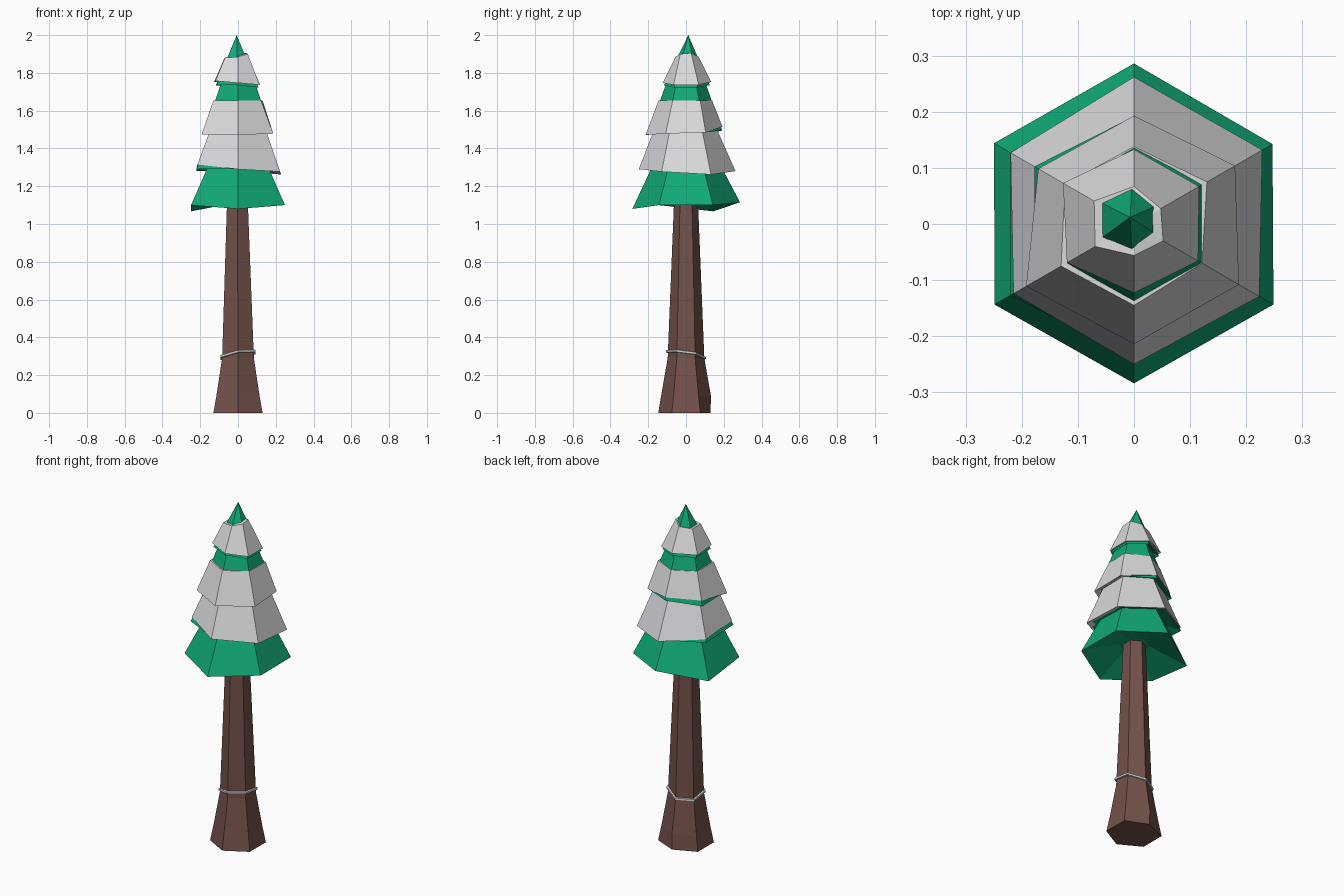
import bpy, bmesh, math
from mathutils import Vector

if "Cube" in bpy.data.objects:
    bpy.data.objects.remove(bpy.data.objects["Cube"])


def material(name, rgb):
    m = bpy.data.materials.new(name)
    m.diffuse_color = (*rgb, 1)
    m.use_nodes = True
    m.node_tree.nodes["Principled BSDF"].inputs["Base Color"].default_value = m.diffuse_color
    return m


GREEN = material("pine green", (0.005, 0.40, 0.18))
SNOW = material("snow white", (0.70, 0.70, 0.73))
BROWN = material("bark brown", (0.17, 0.082, 0.067))


def ring(r, z, cx=0.0, cy=0.0):
    """Six points at 30, 90 ... 330 degrees; r and z are one value or six."""
    rs = r if isinstance(r, (list, tuple)) else [r] * 6
    zs = z if isinstance(z, (list, tuple)) else [z] * 6
    return [Vector((cx + rs[i] * math.cos(math.radians(30 + 60 * i)),
                    cy + rs[i] * math.sin(math.radians(30 + 60 * i)), zs[i]))
            for i in range(6)]


def shift(values, d):
    return [v + d for v in values]


def loft(name, rings, mat, closed=False, apex=None):
    """Skin a stack of hexagon rings, bottom to top."""
    bm = bmesh.new()
    vs = [[bm.verts.new(p) for p in r] for r in rings]
    pairs = list(zip(vs, vs[1:]))
    if closed:
        pairs.append((vs[-1], vs[0]))
    for a, b in pairs:
        for i in range(6):
            j = (i + 1) % 6
            bm.faces.new((a[i], a[j], b[j], b[i]))
    if not closed:
        bm.faces.new(list(reversed(vs[0])))
        if apex:
            tip = bm.verts.new(apex)
            for i in range(6):
                bm.faces.new((vs[-1][i], vs[-1][(i + 1) % 6], tip))
        else:
            bm.faces.new(vs[-1])
    bmesh.ops.recalc_face_normals(bm, faces=bm.faces)
    me = bpy.data.meshes.new(name)
    bm.to_mesh(me)
    bm.free()
    me.materials.append(mat)
    ob = bpy.data.objects.new(name, me)
    bpy.context.collection.objects.link(ob)
    return ob


# Trunk with flared foot
loft("trunk", [ring([.15, .13, .15, .15, .147, .15], 0),
               ring(.132, .09), ring(.097, .29),
               ring(.065, 1.08, -.003), ring(.06, 1.22, -.003)], BROWN)

# Thin tilted band around the trunk
bz = [.315, .29, .285, .30, .326, .328]
loft("trunk_band", [ring(.09, shift(bz, -.008)), ring(.106, shift(bz, -.005)),
                    ring(.106, shift(bz, .006)), ring(.09, shift(bz, .009))],
     SNOW, closed=True)


def branches(name, r, z, top_r, top_z, apex=None):
    """Green skirt with a hollowed underside."""
    inner = ring([v * .3 for v in r], max(z) + .05)
    rings = [inner, ring(r, z)]
    if not apex:
        rings.append(ring(top_r, top_z))
    loft(name, rings, GREEN, apex=apex)


def snow(name, r, z, top_r, top_z):
    """Shell of snow draped over a skirt."""
    loft(name, [ring([v - .04 for v in top_r], top_z),
                ring([v - .035 for v in r], shift(z, .012)),
                ring(r, z), ring(top_r, top_z)], SNOW, closed=True)


# Bottom skirt, bare
branches("branches_1", [.285, .286, .288, .287, .284, .287],
         [1.10, 1.115, 1.067, 1.10, 1.08, 1.10], .125, 1.42)

# Second skirt with snow
r2 = [.264, .262, .254, .248, .25, .258]
z2 = [1.262, 1.28, 1.30, 1.315, 1.29, 1.277]
branches("branches_2", [.25, .25, .255, .255, .238, .246],
         [1.267, 1.285, 1.28, 1.29, 1.292, 1.282], .12, 1.56)
snow("snow_2", r2, z2, [.165, .16, .165, .165, .165, .165], 1.51)

# Third skirt with snow
r3 = [.208, .193, .197, .222, .214, .216]
z3 = [1.485, 1.515, 1.505, 1.475, 1.472, 1.478]
branches("branches_3", [.205, .192, .205, .205, .20, .205],
         [1.485, 1.495, 1.475, 1.478, 1.482, 1.482], .095, 1.77)
snow("snow_3", r3, z3, [.15, .138, .142, .15, .145, .14], 1.655)

# Crown with snow and bare tip
r4 = [.134, .133, .146, .138, .123, .132]
z4 = [1.737, 1.752, 1.752, 1.757, 1.747, 1.737]
branches("branches_4", [.126, .126, .136, .132, .117, .126],
         [1.722, 1.735, 1.732, 1.735, 1.735, 1.722], 0, 0,
         apex=(-.007, .012, 2.0))
snow("snow_4", r4, z4, [.055, .067, .082, .08, .056, .06],
     [1.905, 1.885, 1.88, 1.88, 1.885, 1.90])
